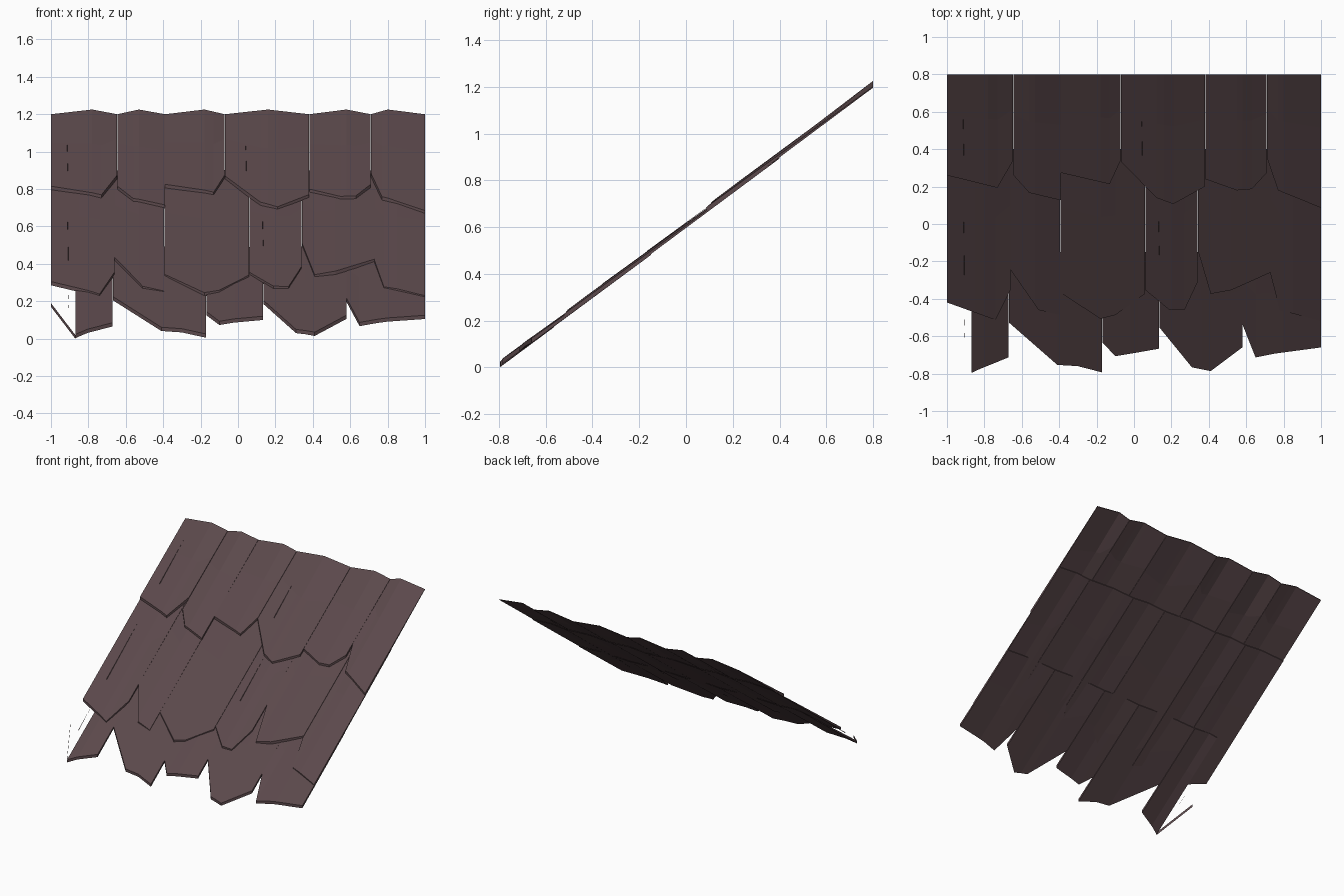
import bpy, bmesh

cube = bpy.data.objects.get("Cube")
if cube:
    bpy.data.objects.remove(cube, do_unlink=True)

SLOPE, MID = 0.75, 0.605


def material(name, rgb):
    m = bpy.data.materials.new(name)
    m.use_nodes = True
    m.diffuse_color = (*rgb, 1)
    m.node_tree.nodes["Principled BSDF"].inputs["Base Color"].default_value = (*rgb, 1)
    return m


wood = material("weathered brown wood", (0.105, 0.066, 0.071))


def to_y(z):
    return (z - MID) / SLOPE


def finish(name, bm):
    bmesh.ops.recalc_face_normals(bm, faces=bm.faces)
    me = bpy.data.meshes.new(name)
    bm.to_mesh(me)
    bm.free()
    me.materials.append(wood)
    ob = bpy.data.objects.new(name, me)
    bpy.context.collection.objects.link(ob)
    return ob


def lerp(a, b, t):
    return a + (b - a) * t


def shingle(name, edge, ridge, y_top, lift, peak):
    """Thin board with a low ridge; edge is its ragged lower outline as (x, z)."""
    x0, x1 = edge[0][0], edge[-1][0]
    pts = [(x, to_y(z)) for x, z in edge]
    # add a column on the ridge
    if all(abs(x - ridge) > 0.01 for x, _ in pts):
        for (xa, ya), (xb, yb) in zip(pts, pts[1:]):
            if xa < ridge < xb:
                pts.append((ridge, lerp(ya, yb, (ridge - xa) / (xb - xa))))
    pts.sort()
    bm = bmesh.new()
    rings = []
    for x, y_low in pts:
        r = (x - x0) / (ridge - x0) if x <= ridge else (x1 - x) / (x1 - ridge)
        xs = min(max(x, x0 + 0.001), x1 - 0.001)
        ring = []
        for t in (0, 0.4, 1):
            y = lerp(y_top, y_low, t)
            z = MID + SLOPE * y + lerp(lift, 0.015, t) + r * lerp(peak, 0.006, min(1, t * 1.5))
            thick = lerp(0.004, 0.02, t)
            ring.append((bm.verts.new((xs, y, z)), bm.verts.new((xs, y, z - thick))))
        # closed loop: down the top side, back up the underside
        rings.append([p[0] for p in ring] + [p[1] for p in reversed(ring)])
    for a, b in zip(rings, rings[1:]):
        for i in range(6):
            j = (i + 1) % 6
            bm.faces.new((a[i], a[j], b[j], b[i]))
    for ring in (rings[0], rings[-1]):
        bm.faces.new((ring[0], ring[1], ring[4], ring[5]))
        bm.faces.new((ring[1], ring[2], ring[3], ring[4]))
    finish(name, bm)


# Ragged lower outlines with the ridge position of each board
upper = [
    (-0.78, [(-1, 0.80), (-0.73, 0.75), (-0.645, 0.86)]),
    (-0.53, [(-0.645, 0.80), (-0.56, 0.73), (-0.39, 0.70)]),
    (-0.18, [(-0.39, 0.81), (-0.13, 0.765), (-0.07, 0.86)]),
    (0.16, [(-0.07, 0.855), (0.12, 0.71), (0.21, 0.685), (0.38, 0.755)]),
    (0.58, [(0.38, 0.785), (0.55, 0.74), (0.63, 0.745), (0.71, 0.81)]),
    (0.80, [(0.71, 0.87), (0.77, 0.74), (1, 0.67)]),
]
middle = [
    (-0.80, [(-1, 0.29), (-0.85, 0.25), (-0.74, 0.22), (-0.66, 0.34)]),
    (-0.53, [(-0.66, 0.42), (-0.51, 0.26), (-0.395, 0.24)]),
    (-0.18, [(-0.395, 0.33), (-0.18, 0.225), (-0.1, 0.24), (0.06, 0.325)]),
    (0.20, [(0.06, 0.34), (0.19, 0.26), (0.27, 0.26), (0.34, 0.37)]),
    (0.52, [(0.34, 0.5), (0.41, 0.325), (0.52, 0.34), (0.73, 0.41)]),
    (0.85, [(0.73, 0.40), (0.78, 0.26), (1, 0.215)]),
]
lower = [
    (-0.80, [(-0.87, 0.008), (-0.82, 0.025), (-0.67, 0.07)]),
    (-0.41, [(-0.67, 0.21), (-0.41, 0.04), (-0.3, 0.035), (-0.17, 0.01)]),
    (-0.02, [(-0.17, 0.13), (-0.1, 0.075), (0.02, 0.09), (0.135, 0.105)]),
    (0.36, [(0.135, 0.19), (0.31, 0.03), (0.41, 0.015), (0.58, 0.11)]),
    (0.80, [(0.58, 0.2), (0.65, 0.07), (0.75, 0.085), (1, 0.11)]),
]

for row, boards, y_top, lift, peak in (
    ("upper", upper, 0.8, -0.005, 0.025),
    ("middle", middle, 0.4, -0.008, 0.01),
    ("lower", lower, -0.15, -0.008, 0.01),
):
    for n, (ridge, edge) in enumerate(boards, 1):
        shingle(f"{row}_shingle_{n}", edge, ridge, y_top, lift, peak)


def strip(name, points):
    """Flat sliver through the given corners."""
    bm = bmesh.new()
    bm.faces.new([bm.verts.new(p) for p in points])
    finish(name, bm)


# Broken rim left beside the first lower board
ya, yb = to_y(0.18), to_y(0.008)
strip("broken_rim", [(-1, ya, 0.17), (-0.87, yb, 0.0), (-0.87, yb, 0.02), (-1, ya, 0.19)])

# Thin splinters standing along the grain
for n, (x, z_hi, z_lo) in enumerate([(-0.915, 1.1, 0.88), (-0.912, 0.7, 0.4),
                                     (-0.91, 0.27, 0.15), (0.13, 0.7, 0.48),
                                     (0.04, 1.06, 0.88)], 1):
    yh, yl = to_y(z_hi), to_y(z_lo)
    strip(f"splinter_{n}", [(x, yh, z_hi + 0.012), (x + 0.004, yl, z_lo + 0.018),
                            (x + 0.006, yl, z_lo + 0.012)])
